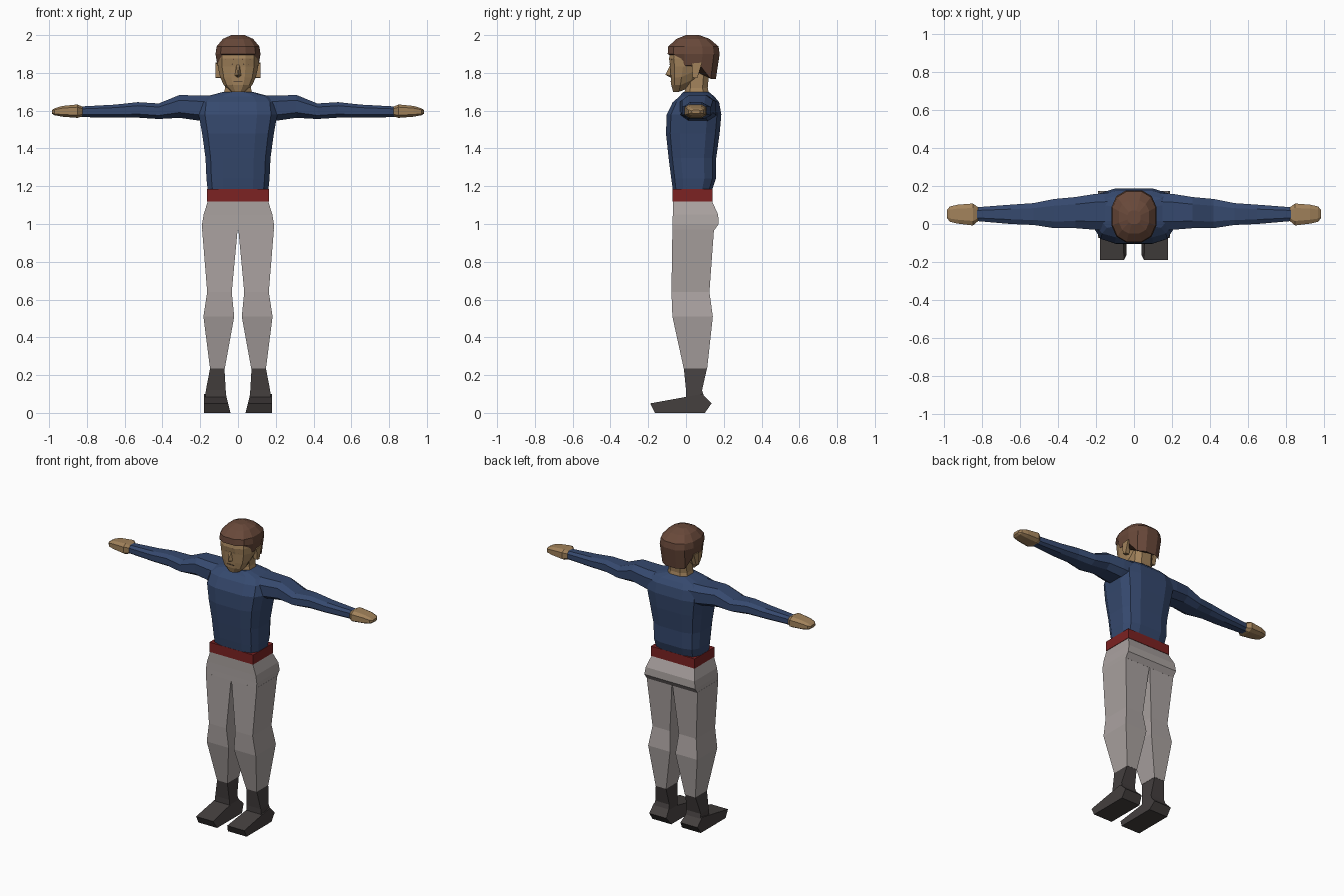
import bpy, bmesh, math
from mathutils import Vector


def material(name, rgb):
    m = bpy.data.materials.new(name)
    m.diffuse_color = (*rgb, 1)
    return m


BLUE = material("shirt blue", (0.036, 0.066, 0.155))
SKIN = material("skin tan", (0.36, 0.225, 0.105))
HAIR = material("hair brown", (0.14, 0.066, 0.042))
GREY = material("trouser grey", (0.40, 0.36, 0.35))
RED = material("belt red", (0.20, 0.016, 0.016))
BOOT = material("boot charcoal", (0.058, 0.050, 0.049))
DARK = material("feature brown", (0.11, 0.07, 0.04))


def finish(name, bm, mat, mirror=False):
    """Turn a bmesh into a flat shaded object, optionally mirrored in x."""
    bmesh.ops.recalc_face_normals(bm, faces=bm.faces)
    me = bpy.data.meshes.new(name)
    bm.to_mesh(me)
    bm.free()
    me.materials.append(mat)
    ob = bpy.data.objects.new(name, me)
    bpy.context.collection.objects.link(ob)
    if mirror:
        mod = ob.modifiers.new("mirror", "MIRROR")
        mod.use_mirror_merge = False
    return ob


def outline(a0, a1, b0, b1, n, p):
    """Rectangle (n = 4) or rounded n-sided outline within the given limits."""
    if n == 4:
        return [(a0, b0), (a1, b0), (a1, b1), (a0, b1)]
    pts = []
    for i in range(n):
        t = 2 * math.pi * (i + 0.5) / n
        c, s = math.cos(t), math.sin(t)
        k = math.cos(math.pi / n)
        c, s = c / k, s / k
        u = math.copysign(min(1, abs(c)) ** p, c)
        v = math.copysign(min(1, abs(s)) ** p, s)
        pts.append(((a0 + a1) / 2 + u * (a1 - a0) / 2, (b0 + b1) / 2 + v * (b1 - b0) / 2))
    return pts


def loft(name, rings, mat, n=4, p=0.7, axis="z", mirror=False, warp=None):
    """Skin rings of (position, a0, a1, b0, b1) along an axis, with end caps."""
    bm = bmesh.new()
    loops = []
    for pos, *lim in rings:
        loop = []
        for a, b in outline(*lim, n, p):
            co = Vector((a, b, pos) if axis == "z" else (pos, a, b))
            loop.append(bm.verts.new(warp(co) if warp else co))
        loops.append(loop)
    for lo, hi in zip(loops, loops[1:]):
        for i in range(n):
            j = (i + 1) % n
            bm.faces.new((lo[i], lo[j], hi[j], hi[i]))
    bm.faces.new(loops[0])
    bm.faces.new(loops[-1])
    return finish(name, bm, mat, mirror)


def hull(name, pts, mat, mirror=False):
    bm = bmesh.new()
    for q in pts:
        bm.verts.new(q)
    bmesh.ops.convex_hull(bm, input=bm.verts)
    bmesh.ops.dissolve_limit(bm, angle_limit=0.02, verts=bm.verts, edges=bm.edges)
    return finish(name, bm, mat, mirror)


# boots: ankle shaft and wedge shaped foot
loft("boot_shaft", [(0.07, 0.06, 0.175, 0.0, 0.10), (0.12, 0.065, 0.17, 0.0, 0.085),
                    (0.24, 0.072, 0.147, -0.012, 0.112)], BOOT, mirror=True)
side = [(-0.19, 0.05), (-0.165, 0), (0.10, 0), (0.135, 0.05), (0.085, 0.10), (0.0, 0.078)]
hull("boot_foot", [(x, y, z) for y, z in side
                   for x in (0.04 + 0.25 * z, 0.18)], BOOT, mirror=True)

# trousers: square section legs and hips
loft("trouser_leg", [(0.235, 0.07, 0.148, -0.012, 0.112), (0.51, 0.02, 0.183, -0.072, 0.142),
                     (0.64, 0.033, 0.163, -0.077, 0.124), (0.97, 0.002, 0.19, -0.072, 0.148)],
     GREY, mirror=True)
loft("trouser_hips", [(0.965, -0.189, 0.189, -0.072, 0.148), (1.0, -0.19, 0.19, -0.071, 0.173),
                      (1.05, -0.182, 0.182, -0.07, 0.17), (1.12, -0.16, 0.16, -0.07, 0.138)], GREY)
loft("belt", [(1.12, -0.163, 0.163, -0.071, 0.141), (1.185, -0.163, 0.163, -0.071, 0.141)], RED)

# shirt body
body = [(1.185, 0.161, -0.07, 0.14), (1.24, 0.167, -0.078, 0.158), (1.35, 0.172, -0.092, 0.16),
        (1.48, 0.19, -0.106, 0.178), (1.58, 0.208, -0.102, 0.187), (1.645, 0.20, -0.07, 0.175),
        (1.675, 0.17, -0.035, 0.15), (1.70, 0.075, -0.015, 0.12)]
loft("shirt_body", [(z, -w, w, y0, y1) for z, w, y0, y1 in body], BLUE, n=12, p=0.55)

# sleeves
loft("sleeve", [(0.12, -0.035, 0.165, 1.535, 1.68), (0.21, -0.03, 0.158, 1.548, 1.68),
                (0.31, -0.022, 0.142, 1.562, 1.683), (0.42, -0.022, 0.132, 1.556, 1.638),
                (0.53, -0.005, 0.11, 1.563, 1.645), (0.65, 0.0, 0.102, 1.563, 1.632),
                (0.835, 0.016, 0.088, 1.566, 1.622)], BLUE, n=8, p=0.7, axis="x", mirror=True)

# mitten like hands
loft("hand", [(0.82, 0.018, 0.086, 1.57, 1.619), (0.85, -0.008, 0.108, 1.562, 1.633),
              (0.93, 0.002, 0.102, 1.568, 1.625), (0.972, 0.012, 0.092, 1.576, 1.612),
              (0.986, 0.03, 0.075, 1.585, 1.603)], SKIN, n=8, p=0.6, axis="x", mirror=True)

# neck and head
loft("neck", [(1.675, -0.08, 0.08, -0.01, 0.125), (1.72, -0.068, 0.068, -0.005, 0.115),
              (1.83, -0.065, 0.065, 0.0, 0.125)], SKIN, n=8)


def jaw_tilt(co):
    if co.z < 1.78:
        co.z += max(0, co.y + 0.03) * 0.45
    return co


head = [(1.70, 0.036, -0.068, 0.03), (1.735, 0.075, -0.078, 0.075), (1.775, 0.095, -0.08, 0.10),
        (1.835, 0.107, -0.083, 0.13), (1.875, 0.108, -0.09, 0.15), (1.93, 0.10, -0.08, 0.14)]
loft("head", [(z, -w, w, y0, y1) for z, w, y0, y1 in head], SKIN, n=12, p=0.75, warp=jaw_tilt)

# face details
hull("nose", [(-0.009, -0.08, 1.85), (0.009, -0.08, 1.85), (-0.02, -0.075, 1.785),
              (0.02, -0.075, 1.785), (0, -0.109, 1.79), (0, -0.075, 1.772)], SKIN)
hull("ear", [(x, y, z) for x in (0.09, 0.118)
             for y, z in ((0.03, 1.85), (0.085, 1.855), (0.035, 1.775), (0.06, 1.772))],
     SKIN, mirror=True)


def plate(name, x0, x1, z0, z1, y, mat, mirror=False, slant=0):
    hull(name, [(x, y + d + slant * (x - x0), z) for x in (x0, x1) for z in (z0, z1)
                for d in (0, 0.008)], mat, mirror)


plate("eye", 0.026, 0.056, 1.842, 1.85, -0.087, DARK, True, 0.35)
plate("eyebrow", 0.022, 0.066, 1.868, 1.876, -0.091, HAIR, True, 0.35)
plate("mouth", -0.025, 0.025, 1.752, 1.758, -0.082, DARK)


# hair: faceted cap, hem high on the brow and low at the nape
def hem(co):
    if co.z < 1.80:
        if co.y < -0.03:
            co.z = 1.895
        elif co.y < 0.03:
            co.z = 1.84
        elif co.y < 0.09:
            co.z = 1.835
        else:
            co.z = 1.768
    return co


cap = [(1.79, 0.108, -0.088, 0.158), (1.90, 0.119, -0.097, 0.178), (1.94, 0.113, -0.094, 0.172),
       (1.98, 0.08, -0.05, 0.125), (2.0, 0.035, 0.0, 0.07)]
loft("hair", [(z, -w, w, y0, y1) for z, w, y0, y1 in cap], HAIR, n=12, p=0.8, warp=hem)
